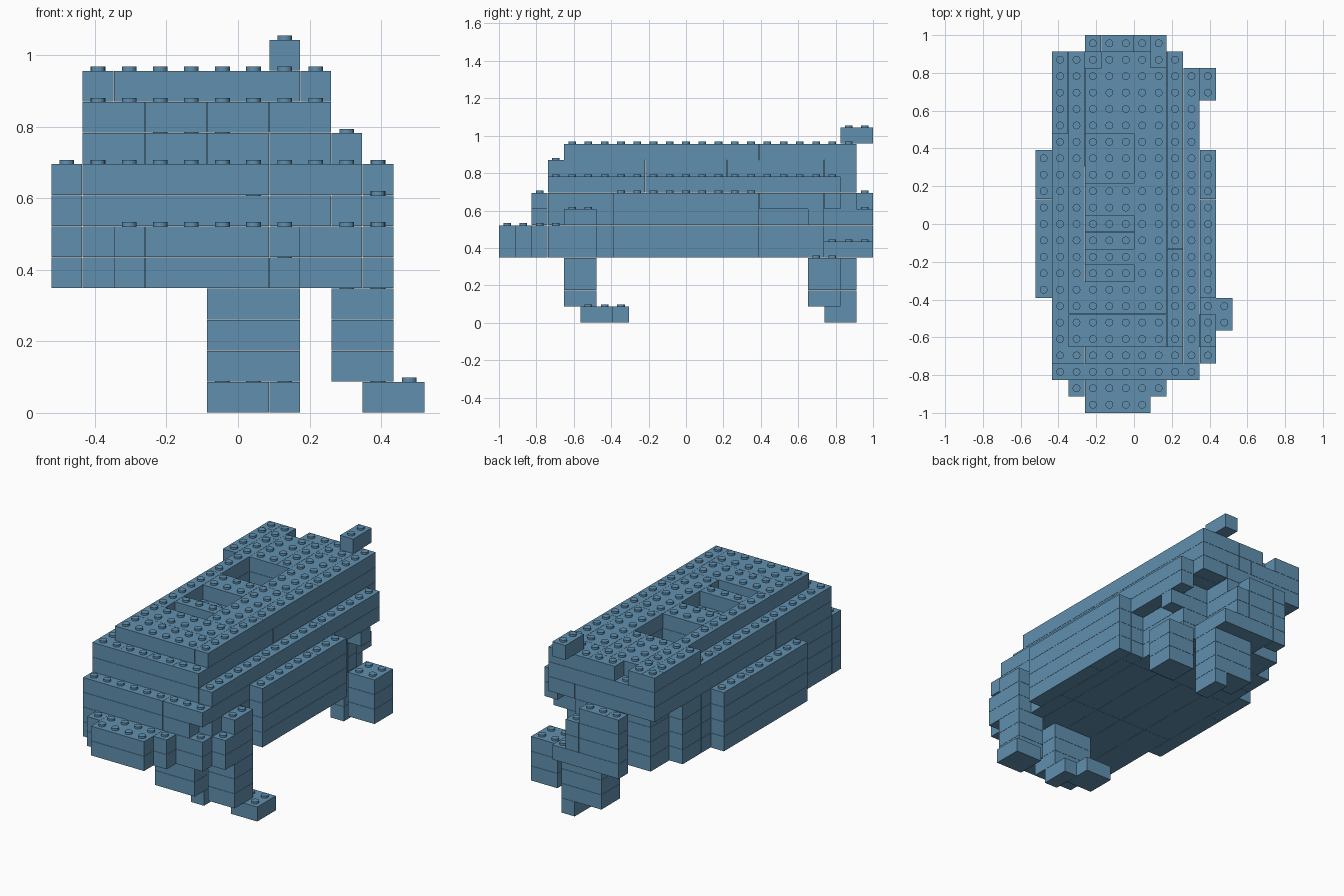
import bpy, bmesh
from itertools import product
from mathutils import Matrix, Vector

cube = bpy.data.objects.get("Cube")
if cube:
    bpy.data.objects.remove(cube, do_unlink=True)

ROWS = 23                 # brick units along the body
PITCH = 2 / ROWS
GAP = 0.0012              # seam between bricks
STUD_RADIUS = 0.0205
STUD_HEIGHT = 0.0125

COLOUR = (0.12, 0.28, 0.43, 1)
blue = bpy.data.materials.new("brick_blue")
blue.use_nodes = True
blue.diffuse_color = COLOUR
blue.node_tree.nodes["Principled BSDF"].inputs["Base Color"].default_value = COLOUR

# Levels shared by many parts, counted in bricks from the ground
FOOT = range(1)
LEG = range(1, 4)
BUMPER = range(4, 6)
HULL = range(4, 8)
UPPER = range(8, 10)
ROOF = range(10, 11)

# Spans across and along the body, counted in bricks
TRUNK = range(1, 9)       # main width
FLANK = range(7, 16)      # length of the side panels
LEFT_LEG = range(9, 11)
RIGHT_LEG = range(5, 8)
FRONT_LEGS = range(4, 6)
REAR_LEGS = range(19, 21)

parts = {}


def add(name, across, along, levels):
    parts.setdefault(name, set()).update(product(across, along, levels))


def one(n):
    return range(n, n + 1)


# Hull with a panel on each flank
add("hull", TRUNK, range(3, 19), HULL)
add("hull", one(TRUNK.stop), range(3, FLANK.stop), HULL)
for side, column in (("left", 10), ("right", 0)):
    add(side + "_flank", one(column), FLANK, HULL)

# Front wall and rounded bumper
add("front_wall", TRUNK, one(2), HULL)
add("front_wall", LEFT_LEG[:1], one(2), BUMPER)
add("front_wall", LEFT_LEG[:1], one(2), HULL[-1:])
for row in range(2):
    add("bumper", range(3 - row, 7 + row), one(row), BUMPER)

# Rear end narrows row by row, then steps down to the left
add("rear_body", TRUNK[1:], REAR_LEGS[:1], HULL)
add("rear_body", range(2, 7), REAR_LEGS[1:], HULL)
add("rear_body", range(4, 7), one(21), HULL)
add("rear_body", range(3, 6), one(22), HULL)
add("rear_body", one(6), one(22), HULL[:-1])
add("rear_body", one(7), range(20, ROWS), HULL[:1])

# Overhanging upper body, roof and tail
add("upper_body", TRUNK, range(3, 22), UPPER)
add("roof", TRUNK[1:], range(4, 22), ROOF)
add("roof", TRUNK[:1], range(17, 22), ROOF)
parts["roof"].remove((3, 21, ROOF.start))
add("tail", one(7), range(21, ROWS), one(ROOF.stop))

# Ledge and shoulder on the left side
add("left_ledge", LEFT_LEG[:1], range(3, 21), UPPER[:1])
add("left_ledge", LEFT_LEG[:1], range(FLANK.stop, 21), HULL[-1:])
add("side_block", LEFT_LEG[:1], REAR_LEGS[:1], HULL[2:3])
add("left_shoulder", LEFT_LEG[1:], one(3), BUMPER)
add("left_shoulder", LEFT_LEG[1:], FRONT_LEGS, HULL[:-1])

# Legs and feet
add("front_left_leg", LEFT_LEG, FRONT_LEGS, LEG)
add("front_right_leg", RIGHT_LEG, FRONT_LEGS, LEG)
add("rear_left_leg", LEFT_LEG, REAR_LEGS, LEG)
add("rear_right_leg", RIGHT_LEG, range(20, 22), LEG)
add("front_left_foot", range(10, 12), range(5, 7), FOOT)
add("front_right_foot", RIGHT_LEG[:2], range(6, 8), FOOT)
add("front_right_foot", RIGHT_LEG[2:], range(5, 7), FOOT)
add("rear_right_foot", RIGHT_LEG[2:], range(20, 22), FOOT)

# Wells sunk into the roof, the rear one deeper
well_width = range(3, 6)
wells = set(product(well_width, range(14, 17), (UPPER[-1], ROOF.start)))
wells |= set(product(well_width, (8, 10, 11), ROOF))
for name in ("roof", "upper_body"):
    parts[name] -= wells
filled = set().union(*parts.values())


def corner(i, j, k):
    return Vector((i - 6, j - ROWS / 2, k)) * PITCH


def pack(cells):
    """Cover cells with the largest bricks that fit, two wide at most."""
    left = set(cells)
    sizes = [(w, d) for w, d in product((1, 2, 3, 4, 6), repeat=2) if min(w, d) <= 2]
    sizes.sort(key=lambda s: s[0] * s[1], reverse=True)
    for i, j, k in sorted(cells, key=lambda c: c[::-1]):
        if (i, j, k) not in left:
            continue
        for w, d in sizes:
            brick = set(product(range(i, i + w), range(j, j + d), one(k)))
            if brick <= left:
                left -= brick
                yield corner(i, j, k), corner(i + w, j + d, k + 1)
                break


def build(name, cells):
    bm = bmesh.new()
    for low, high in pack(cells):
        size = high - low - Vector((GAP, GAP, GAP))
        place = Matrix.Translation((low + high) / 2)
        bmesh.ops.create_cube(bm, size=1, matrix=place @ Matrix.Diagonal(size).to_4x4())
    # Studs on every open top
    for i, j, k in sorted(cells):
        if (i, j, k + 1) not in filled:
            top = (corner(i, j, k + 1) + corner(i + 1, j + 1, k + 1)) / 2
            top.z += STUD_HEIGHT / 2 - GAP
            bmesh.ops.create_cone(bm, cap_ends=True, segments=16, radius1=STUD_RADIUS,
                                  radius2=STUD_RADIUS, depth=STUD_HEIGHT,
                                  matrix=Matrix.Translation(top))
    mesh = bpy.data.meshes.new(name)
    bm.to_mesh(mesh)
    bm.free()
    mesh.materials.append(blue)
    bpy.context.collection.objects.link(bpy.data.objects.new(name, mesh))


for part_name, part_cells in parts.items():
    build(part_name, part_cells)
